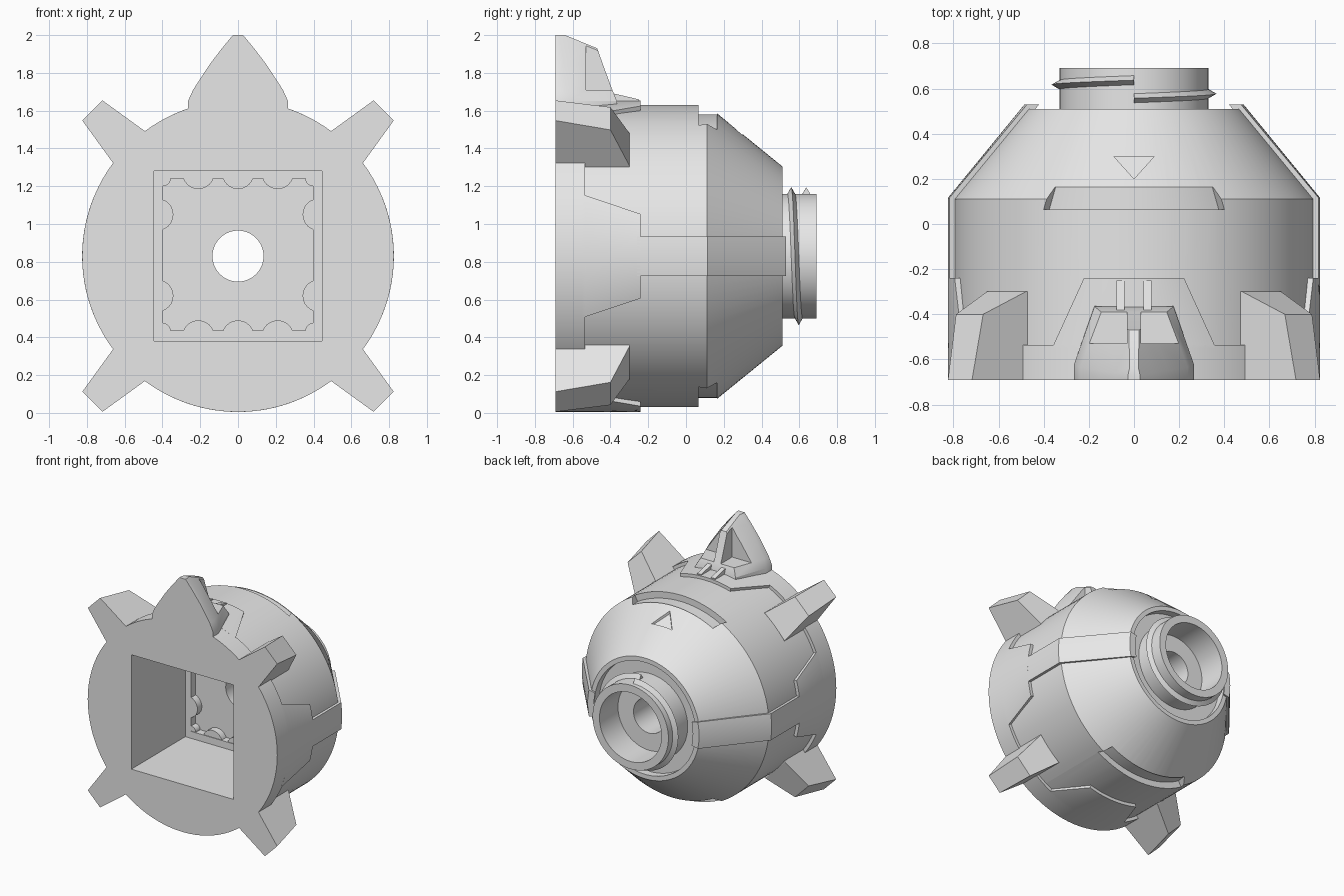
import bpy, bmesh, math
from mathutils import Vector

if "Cube" in bpy.data.objects:
    bpy.data.objects.remove(bpy.data.objects["Cube"], do_unlink=True)

AXIS = 0.83      # height of the body axis
FRONT = -0.69

grey = bpy.data.materials.new("plain_grey")
grey.use_nodes = True
grey.diffuse_color = (0.8, 0.8, 0.8, 1)
grey.node_tree.nodes["Principled BSDF"].inputs["Base Color"].default_value = (0.8, 0.8, 0.8, 1)


def polar(r, angle, y):
    """Point around the body axis; angle zero is straight up."""
    return Vector((r * math.sin(angle), y, AXIS + r * math.cos(angle)))


def loft(name, sections, wrap=False):
    """Skin a row of closed loops, capped at the ends unless it wraps round."""
    bm = bmesh.new()
    rings = [[bm.verts.new(p) for p in loop] for loop in sections]
    pairs = list(zip(rings, rings[1:]))
    if wrap:
        pairs.append((rings[-1], rings[0]))
    else:
        bm.faces.new(rings[0])
        bm.faces.new(rings[-1])
    for a, b in pairs:
        for i in range(len(a)):
            j = (i + 1) % len(a)
            bm.faces.new((a[i], a[j], b[j], b[i]))
    bmesh.ops.recalc_face_normals(bm, faces=bm.faces)
    mesh = bpy.data.meshes.new(name)
    bm.to_mesh(mesh)
    bm.free()
    mesh.materials.append(grey)
    obj = bpy.data.objects.new(name, mesh)
    bpy.context.scene.collection.objects.link(obj)
    return obj


def box(name, x0, x1, y0, y1, z0, z1):
    return loft(name, [[(x0, y, z0), (x1, y, z0), (x1, y, z1), (x0, y, z1)] for y in (y0, y1)])


def sector(name, centre, rows, steps=24):
    """Curved plate; each row is (y, half angle, inner radius, outer radius)."""
    sections = []
    for k in range(steps + 1):
        t = 2 * k / steps - 1
        outer = [polar(ro, centre + t * half, y) for y, half, ri, ro in rows]
        inner = [polar(ri, centre + t * half, y) for y, half, ri, ro in rows]
        sections.append(outer + inner[::-1])
    return loft(name, sections)


def activate(obj):
    bpy.ops.object.select_all(action="DESELECT")
    obj.select_set(True)
    bpy.context.view_layer.objects.active = obj


def cut(obj, cutters):
    activate(obj)
    for cutter in cutters:
        mod = obj.modifiers.new("cut", "BOOLEAN")
        mod.operation = "DIFFERENCE"
        mod.solver = "EXACT"
        mod.object = cutter
        bpy.ops.object.modifier_apply(modifier=mod.name)
        bpy.data.objects.remove(cutter, do_unlink=True)


def smooth(obj):
    activate(obj)
    bpy.ops.object.shade_smooth_by_angle(angle=math.radians(25))


# Turned body: collar, drum, cone, groove, hollow neck and through hole
profile = [(0.135, FRONT), (0.825, FRONT), (0.825, -0.535), (0.80, -0.535), (0.80, 0.11),
           (0.475, 0.51), (0.44, 0.51), (0.44, 0.45), (0.33, 0.45), (0.33, 0.69),
           (0.27, 0.69), (0.27, 0.46), (0.135, 0.46)]
SEGMENTS = 96
body = loft("body", [[polar(r, math.tau * k / SEGMENTS, y) for r, y in profile]
                     for k in range(SEGMENTS)], wrap=True)

# Square front socket with a smaller pocket behind, two slots and a triangle mark
cutters = [box("socket_cutter", -0.445, 0.445, -0.8, -0.02, AXIS - 0.45, AXIS + 0.45),
           box("pocket_cutter", -0.397, 0.397, -0.1, 0.04, AXIS - 0.395, AXIS + 0.41)]
for centre in (0, math.pi):
    cutters.append(sector("slot_cutter", centre, [
        (0.065, math.radians(30), 0.75, 0.9), (0.165, math.radians(27.5), 0.75, 0.9)]))
mark = [(-0.09, 0.3), (0.09, 0.3), (0, 0.2)]
cutters.append(loft("mark_cutter", [
    [(x, y, AXIS + 0.80 - (y - 0.11) * 0.8125 + lift) for x, y in mark] for lift in (-0.022, 0.1)]))
cut(body, cutters)
smooth(body)

# Scalloped bumps round the pocket wall


def bump(x, z, r):
    ring = [(x + r * math.cos(math.tau * k / 24), z + r * math.sin(math.tau * k / 24))
            for k in range(24)]
    smooth(loft("pocket_bump", [[(px, y, pz) for px, pz in ring] for y in (-0.015, 0.06)]))


for x in (-0.21, 0, 0.21):
    bump(x, AXIS + 0.44, 0.085)
    bump(x, AXIS - 0.425, 0.085)
for side in (-1, 1):
    for z in (1.05, 0.62):
        bump(side * 0.427, z, 0.085)
    for z in (AXIS - 0.395, AXIS + 0.41):
        bump(side * 0.397, z, 0.04)

# Collar tabs on four sides
for k, name in enumerate(("top", "left", "bottom", "right")):
    wide, narrow = (25.6, 15.6) if k % 2 == 0 else (23, 15.7)
    smooth(sector(name + "_tab", k * math.pi / 2, [
        (-0.55, math.radians(wide), 0.78, 0.825), (-0.535, math.radians(wide), 0.78, 0.825),
        (-0.24, math.radians(narrow), 0.78, 0.825)]))

# Side straps that run over the shoulder and down the cone
for name, centre in (("left", math.pi / 2), ("right", -math.pi / 2)):
    rows = [(y, math.asin(0.105 / ro), ri, ro) for y, ri, ro in
            ((-0.26, 0.77, 0.825), (0.115, 0.77, 0.825), (0.53, 0.43, 0.485))]
    smooth(sector(name + "_strap", centre, rows, 10))

# Four tapered lugs on the diagonals
lug_profile = [(FRONT, 0.75), (FRONT, 1.09), (-0.40, 1.03), (-0.30, 0.80), (-0.30, 0.75)]
for k, name in enumerate(("upper_left", "lower_left", "lower_right", "upper_right")):
    angle = math.pi / 4 + k * math.pi / 2
    across = Vector((math.cos(angle), 0, -math.sin(angle)))
    loft(name + "_lug", [[polar(r, angle, y) + across * s * (0.117 + (0.83 - r) * 0.16)
                          for y, r in lug_profile] for s in (-1, 1)])

# Pointed crest: each level is (z, front half width, side y, back half width, back y)
levels = [(1.55, 0.265, -0.62, 0.175, -0.36), (1.65, 0.265, -0.62, 0.175, -0.365),
          (1.71, 0.238, -0.635, 0.145, -0.39), (1.845, 0.15, -0.65, 0.07, -0.44),
          (1.93, 0.085, -0.66, 0.022, -0.47), (2.0, 0.027, -0.67, 0.02, -0.64)]
crest = loft("crest", [[(-w, FRONT, z), (w, FRONT, z), (w, ym, z), (wb, yb, z), (-wb, yb, z), (-w, ym, z)]
                       for z, w, ym, wb, yb in levels])
cut(crest, [box("notch_cutter", min(s * 0.03, s * 0.4), max(s * 0.03, s * 0.4),
                -0.53, -0.2, 1.71, 2.1) for s in (-1, 1)])
smooth(crest)

# Two small fins behind the crest
for s in (-1, 1):
    loft("crest_fin", [[(s * 0.06 + dx, -0.38, 1.6), (s * 0.06 + dx, -0.25, 1.6),
                        (s * 0.06 + dx, -0.25, 1.66), (s * 0.06 + dx, -0.38, 1.69)]
                       for dx in (-0.018, 0.018)])

# Single-turn thread on the neck
TURNS = 72
thread = []
for k in range(TURNS + 1):
    t = k / TURNS
    a, y = math.tau * t, 0.557 + 0.08 * t
    thread.append([polar(0.32, a, y - 0.026), polar(0.365, a, y), polar(0.32, a, y + 0.026)])
smooth(loft("neck_thread", thread))
